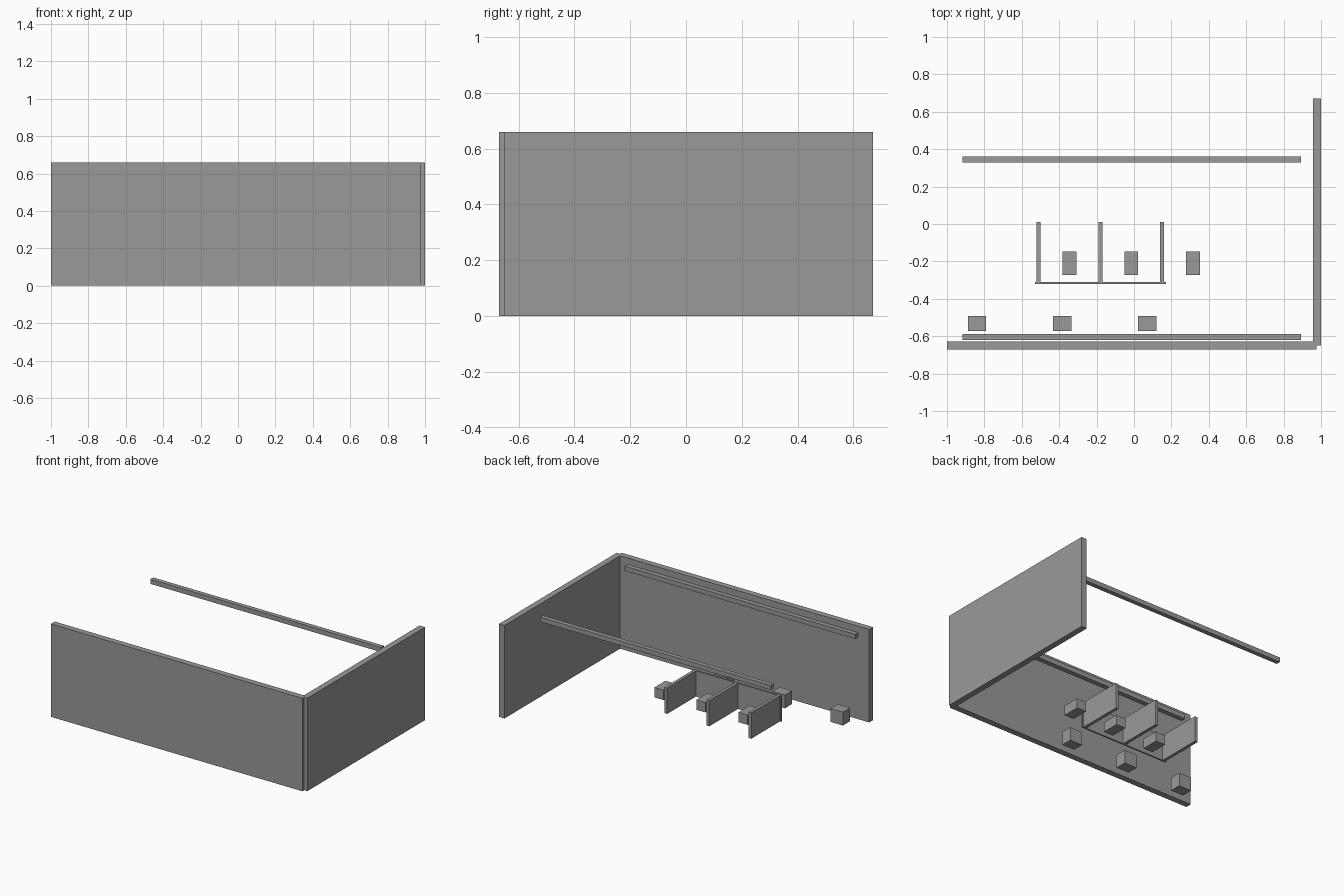
import bpy
import bmesh
from mathutils import Matrix, Vector

if "Cube" in bpy.data.objects:
    bpy.data.objects.remove(bpy.data.objects["Cube"], do_unlink=True)

# One plain grey for the whole room
grey = bpy.data.materials.new("plain_grey")
grey.use_nodes = True
colour = (0.32, 0.32, 0.32, 1)
grey.diffuse_color = colour
grey.node_tree.nodes["Principled BSDF"].inputs["Base Color"].default_value = colour


def box(name, x, y, z):
    """Box spanning the (low, high) pair given on each axis."""
    low, high = Vector((x[0], y[0], z[0])), Vector((x[1], y[1], z[1]))
    matrix = Matrix.Translation((low + high) / 2) @ Matrix.Diagonal((*(high - low), 1))
    bm = bmesh.new()
    bmesh.ops.create_cube(bm, size=1, matrix=matrix)
    mesh = bpy.data.meshes.new(name)
    bm.to_mesh(mesh)
    bm.free()
    mesh.materials.append(grey)
    obj = bpy.data.objects.new(name, mesh)
    bpy.context.collection.objects.link(obj)
    return obj


# Walls
wall_z = (0, 0.66)
box("front_wall", (-1, 0.975), (-0.67, -0.627), wall_z)
box("left_side_wall", (0.957, 1), (-0.65, 0.67), wall_z)

# Long overhead rails
for name, y in (("front_rail", -0.604), ("back_rail", 0.344)):
    box(name, (-0.918, 0.893), (y - 0.016, y + 0.016), (0.585, 0.618))

# Stall partitions and the panel that joins them
stall_z = (0, 0.183)
pitch = 0.33
for i in range(3):
    x = -0.51 + i * pitch
    box(f"partition_{i + 1}", (x - 0.011, x + 0.011), (-0.312, 0.012), stall_z)
box("stall_panel", (-0.53, 0.17), (-0.321, -0.31), stall_z)

# Low blocks beside the partitions
for i in range(3):
    x = -0.345 + i * pitch
    box(f"stall_block_{i + 1}", (x - 0.037, x + 0.037), (-0.272, -0.147), (0, 0.07))

# Blocks along the front wall
for i in range(3):
    x = -0.839 + i * 0.455
    box(f"wall_block_{i + 1}", (x - 0.049, x + 0.049), (-0.571, -0.491), (0, 0.095))
